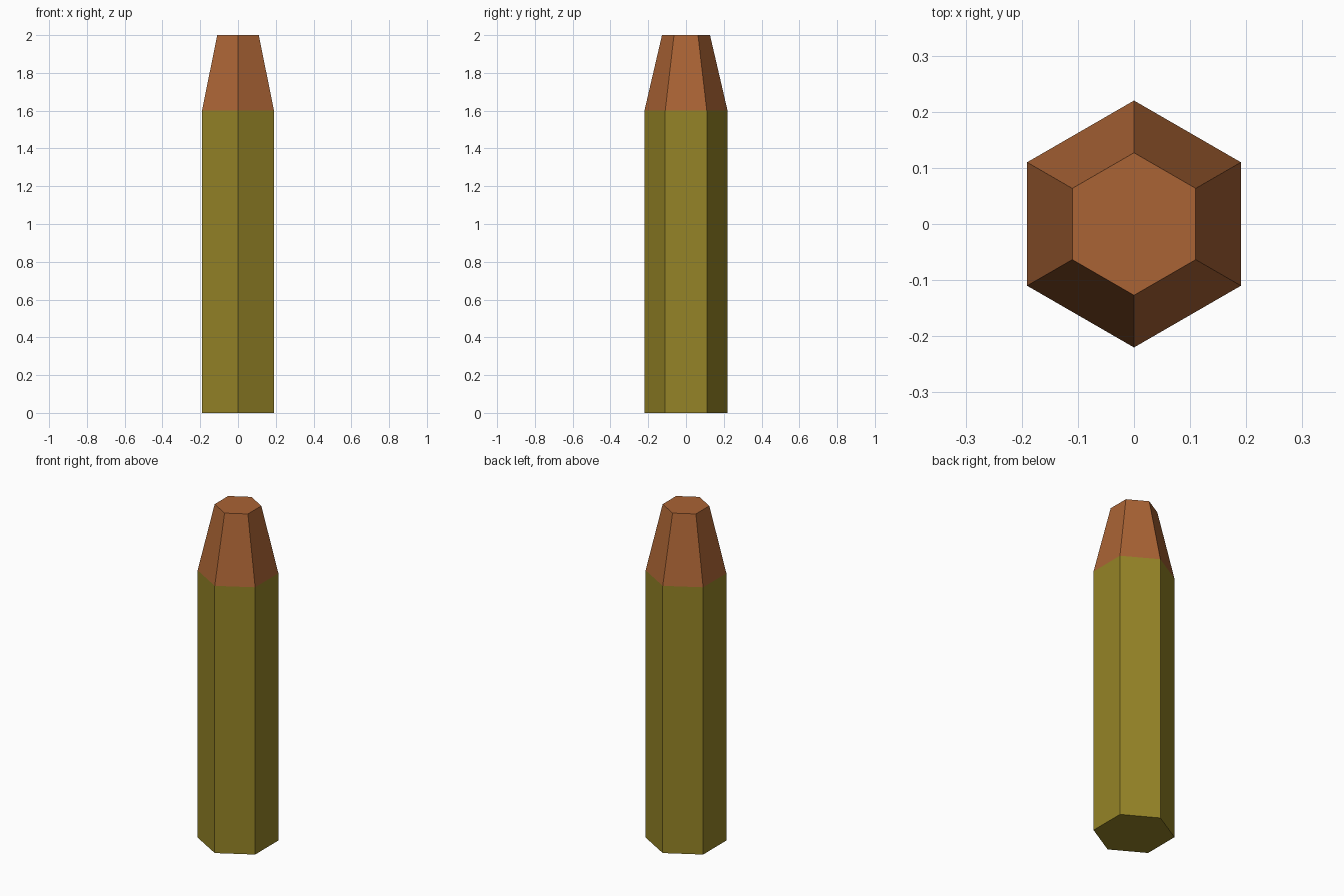
import bpy, bmesh, math

if "Cube" in bpy.data.objects:
    bpy.data.objects.remove(bpy.data.objects["Cube"])


def hex_section(name, z0, r0, z1, r1, color, cap_bottom, cap_top):
    """Six-sided section with corners on +y/-y, flat shaded."""
    bm = bmesh.new()
    rings = []
    for z, r in ((z0, r0), (z1, r1)):
        rings.append([bm.verts.new((r * math.sin(i * math.pi / 3),
                                    -r * math.cos(i * math.pi / 3), z))
                      for i in range(6)])
    low, high = rings
    for i in range(6):
        j = (i + 1) % 6
        bm.faces.new((low[i], low[j], high[j], high[i]))
    if cap_bottom:
        bm.faces.new(low[::-1])
    if cap_top:
        bm.faces.new(high)
    mesh = bpy.data.meshes.new(name)
    bm.to_mesh(mesh)
    bm.free()
    mat = bpy.data.materials.new(name + "_color")
    mat.diffuse_color = color
    mat.use_nodes = True
    mat.node_tree.nodes["Principled BSDF"].inputs["Base Color"].default_value = mat.diffuse_color
    mesh.materials.append(mat)
    obj = bpy.data.objects.new(name, mesh)
    bpy.context.collection.objects.link(obj)
    return obj


# Straight hexagonal shaft, open where the tip joins
hex_section("shaft", 0.0, 0.22, 1.6, 0.22, (0.30, 0.23, 0.02, 1), True, False)

# Tapered blunt tip
hex_section("tip", 1.6, 0.22, 2.0, 0.127, (0.40, 0.125, 0.035, 1), False, True)
